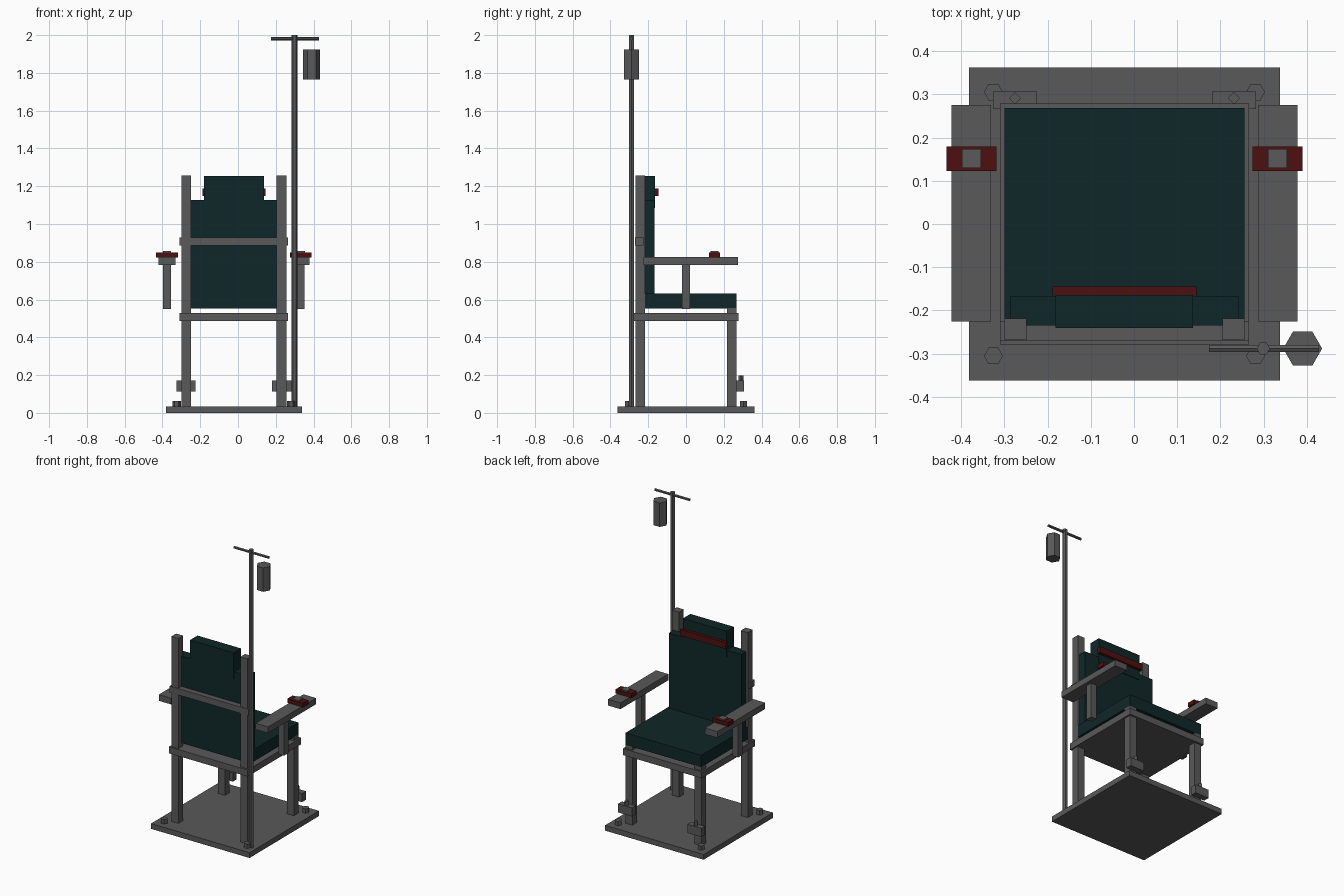
import bpy, bmesh, math
from mathutils import Matrix, Vector

if "Cube" in bpy.data.objects:
    bpy.data.objects.remove(bpy.data.objects["Cube"])

CX = -0.022  # chair centre line in x


def material(name, rgb):
    m = bpy.data.materials.new(name)
    m.diffuse_color = (*rgb, 1.0)
    m.use_nodes = True
    m.node_tree.nodes["Principled BSDF"].inputs["Base Color"].default_value = m.diffuse_color
    return m


STEEL = material("dark steel grey", (0.1, 0.1, 0.1))
GREEN = material("dark teal leather", (0.005, 0.02, 0.021))
RED = material("dark red strap", (0.075, 0.005, 0.005))


def finish(name, bm, mat):
    me = bpy.data.meshes.new(name)
    bmesh.ops.recalc_face_normals(bm, faces=bm.faces)
    bm.to_mesh(me)
    bm.free()
    me.materials.append(mat)
    ob = bpy.data.objects.new(name, me)
    bpy.context.collection.objects.link(ob)
    return ob


def box(name, x, y, z, mat):
    """Box from (min, max) pairs; x is measured from the chair centre line."""
    bm = bmesh.new()
    bmesh.ops.create_cube(bm, size=1)
    lo, hi = Vector((x[0], y[0], z[0])), Vector((x[1], y[1], z[1]))
    for v in bm.verts:
        v.co = Vector([(a + b) / 2 + c * (b - a) for a, b, c in zip(lo, hi, v.co)])
        v.co.x += CX
    return finish(name, bm, mat)


def rod(name, centre, r, length, mat, sides=6, along_x=False, spin=math.pi / 6):
    bm = bmesh.new()
    m = Matrix.Translation(centre)
    if along_x:
        m = m @ Matrix.Rotation(math.pi / 2, 4, 'Y')
    m = m @ Matrix.Rotation(spin, 4, 'Z')
    bmesh.ops.create_cone(bm, cap_ends=True, segments=sides, radius1=r,
                          radius2=r, depth=length, matrix=m)
    return finish(name, bm, mat)


def mid(c, w):
    return (c - w / 2, c + w / 2)


# Base plate and seat frame
box("base_plate", (-0.36, 0.36), (-0.362, 0.362), (0, 0.035), STEEL)
box("seat_frame", (-0.288, 0.288), (-0.279, 0.279), (0.487, 0.53), STEEL)

# Cushions
box("seat_cushion", (-0.277, 0.277), (-0.233, 0.268), (0.553, 0.632), GREEN)
box("back_cushion", (-0.265, 0.265), (-0.235, -0.168), (0.60, 1.128), GREEN)
box("headrest", (-0.159, 0.159), (-0.241, -0.164), (1.085, 1.255), GREEN)
box("head_strap", (-0.167, 0.167), (-0.168, -0.145), (1.147, 1.188), RED)
box("back_rail", (-0.288, 0.288), (-0.271, -0.225), (0.886, 0.928), STEEL)

for side, s in (("left", -1), ("right", 1)):
    # Legs and back posts
    box(side + "_back_post", mid(s * 0.252, 0.051), (-0.268, -0.218), (0.03, 1.257), STEEL)
    box(side + "_front_leg", mid(s * 0.252, 0.051), (0.218, 0.268), (0.03, 0.555), STEEL)
    # Armrest with wrist strap
    box(side + "_armrest", mid(s * 0.354, 0.091), (-0.225, 0.275), (0.783, 0.824), STEEL)
    box(side + "_armrest_support", mid(s * 0.354, 0.042), (-0.022, 0.022), (0.55, 0.79), STEEL)
    box(side + "_wrist_strap", mid(s * 0.354, 0.115), (0.123, 0.179), (0.822, 0.85), RED)
    box(side + "_wrist_buckle", mid(s * 0.354, 0.044), (0.129, 0.173), (0.83, 0.858), STEEL)
    # Ankle clamps
    box(side + "_ankle_clamp", mid(s * 0.253, 0.102), (0.266, 0.306), (0.114, 0.171), STEEL)
    rod(side + "_ankle_pin", (CX + s * 0.253, 0.291, 0.17), 0.014, 0.056, STEEL, 4, spin=0)
    # Floor bolts
    for end, t in (("rear", -1), ("fore", 1)):
        rod(f"{side}_{end}_bolt", (CX + s * 0.303, t * 0.305, 0.047), 0.022, 0.034, STEEL)

# Drip stand
rod("drip_pole", (0.299, -0.288, 1.015), 0.0155, 1.97, STEEL)
rod("drip_crossbar", (0.301, -0.288, 1.981), 0.009, 0.254, STEEL, along_x=True)
rod("drip_bag", (0.39, -0.288, 1.844), 0.045, 0.158, STEEL)
